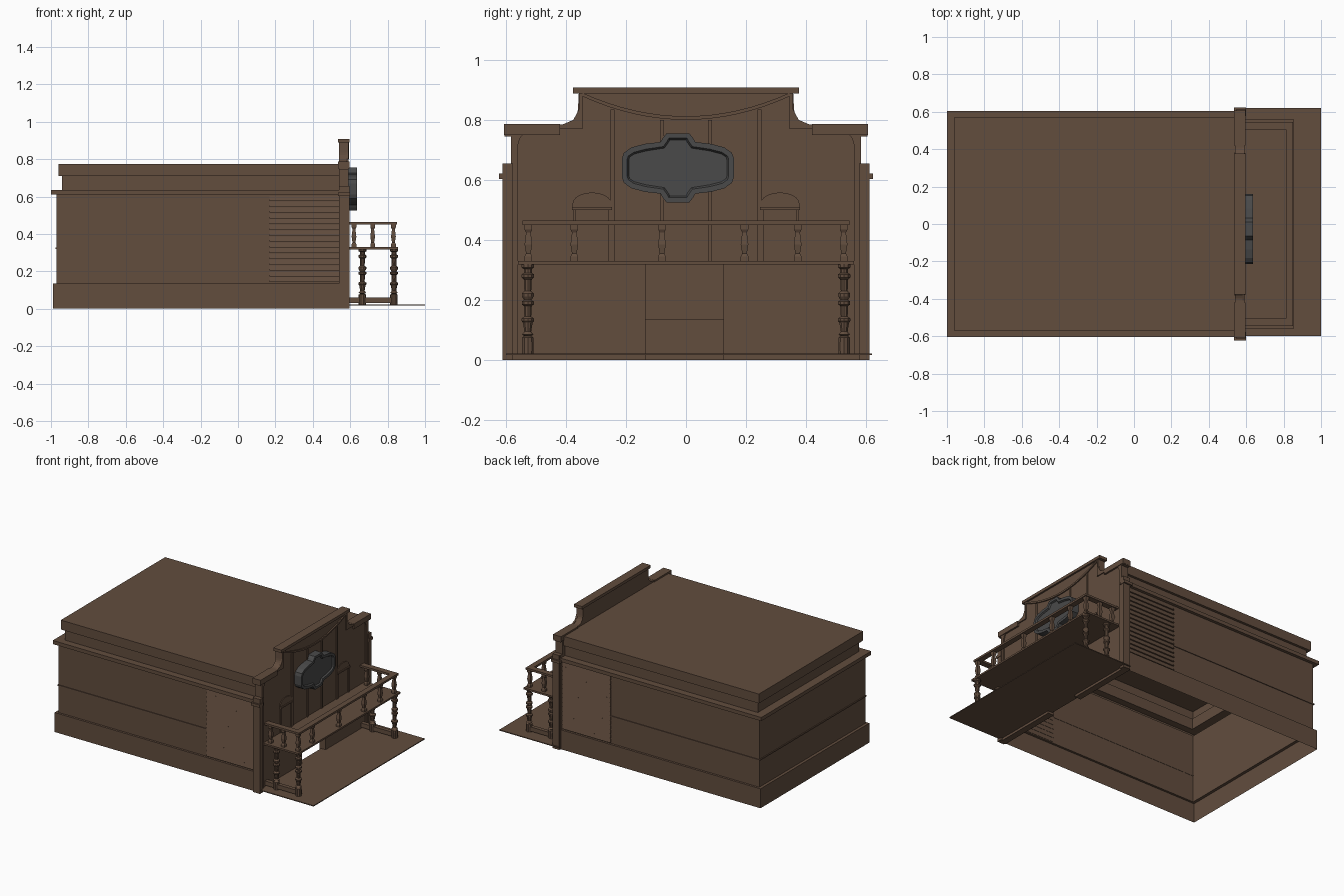
import bpy, bmesh
from math import sin, cos, pi

if "Cube" in bpy.data.objects:
    bpy.data.objects.remove(bpy.data.objects["Cube"])


def material(name, rgb):
    m = bpy.data.materials.new(name)
    m.use_nodes = True
    m.diffuse_color = (*rgb, 1)
    bsdf = m.node_tree.nodes["Principled BSDF"]
    bsdf.inputs["Base Color"].default_value = (*rgb, 1)
    bsdf.inputs["Roughness"].default_value = 0.8
    return m


WOOD = material("brown wood", (0.122, 0.074, 0.048))
GREY = material("dark grey", (0.068, 0.068, 0.068))


def finish(bm, name, mat=WOOD, fix=True):
    if fix:
        bmesh.ops.recalc_face_normals(bm, faces=bm.faces)
    mesh = bpy.data.meshes.new(name)
    bm.to_mesh(mesh)
    bm.free()
    mesh.materials.append(mat)
    ob = bpy.data.objects.new(name, mesh)
    bpy.context.collection.objects.link(ob)
    return ob


def prism(name, pts, x0, x1, mat=WOOD):
    """Extrude a (y, z) outline along x."""
    bm = bmesh.new()
    a = [bm.verts.new((x0, y, z)) for y, z in pts]
    b = [bm.verts.new((x1, y, z)) for y, z in pts]
    bm.faces.new(a)
    bm.faces.new(b)
    for i in range(len(a)):
        j = (i + 1) % len(a)
        bm.faces.new((a[i], a[j], b[j], b[i]))
    return finish(bm, name, mat)


def box(name, x0, x1, y0, y1, z0, z1):
    return prism(name, [(y0, z0), (y1, z0), (y1, z1), (y0, z1)], x0, x1)


def lathe(name, profile, x, y, sides, turn=0.0):
    """Turned or square upright from (radius, z) pairs."""
    bm = bmesh.new()
    rings = [[bm.verts.new((x + r * cos(turn + 2 * pi * k / sides),
                            y + r * sin(turn + 2 * pi * k / sides), z))
              for k in range(sides)] for r, z in profile]
    for a, b in zip(rings, rings[1:]):
        for k in range(sides):
            j = (k + 1) % sides
            bm.faces.new((a[k], a[j], b[j], b[k]))
    bm.faces.new(rings[0])
    bm.faces.new(rings[-1])
    return finish(bm, name)


def arc(cy, cz, ry, rz, a0, a1, n=6):
    return [(cy + ry * cos(a0 + (a1 - a0) * i / n), cz + rz * sin(a0 + (a1 - a0) * i / n))
            for i in range(n + 1)]


def flip(pts, s):
    return [(s * y, z) for y, z in pts]


# Hollow building shell, open below and behind the facade
STEPS = [(-0.99, 0.597, 0), (-0.99, 0.597, 0.135), (-0.97, 0.582, 0.135),
         (-0.97, 0.582, 0.61), (-1.0, 0.603, 0.61), (-1.0, 0.603, 0.635),
         (-0.94, 0.555, 0.635), (-0.94, 0.555, 0.71), (-0.96, 0.572, 0.71),
         (-0.96, 0.572, 0.775)]
FRONT = 0.545
bm = bmesh.new()
rows = [[bm.verts.new(p) for p in ((FRONT, w, z), (x, w, z), (x, -w, z), (FRONT, -w, z))]
        for x, w, z in STEPS]
for a, b in zip(rows, rows[1:]):
    for k in range(3):
        bm.faces.new((a[k], a[k + 1], b[k + 1], b[k]))
bm.faces.new(rows[-1])
finish(bm, "building_shell", fix=False)

# Wall strips and clapboard siding
box("back_strip", -0.976, -0.97, -0.587, 0.587, 0.32, 0.328)
for s, side in ((-1, "right"), (1, "left")):
    y0, y1 = sorted((s * 0.58, s * 0.587))
    box(side + "_wall_strip", -0.976, 0.17, y0, y1, 0.32, 0.328)
    for i in range(15):
        z = 0.142 + i * 0.031
        prism(side + "_clapboard", flip([(0.58, z), (0.592, z), (0.585, z + 0.027),
                                         (0.58, z + 0.027)], s), 0.168, FRONT)

# Facade with a stepped, curved top and an open doorway
half = [(0.605, 0), (0.605, 0.655), (0.583, 0.655), (0.583, 0.745), (0.605, 0.745),
        (0.605, 0.785)] + arc(0.41, 0.835, 0.05, 0.05, 1.5 * pi, pi) + [(0.357, 0.89)]
door = [(-0.135, 0), (-0.135, 0.32), (0.125, 0.32), (0.125, 0)]
prism("facade", half + flip(half, -1)[::-1] + door, 0.54, 0.585)
box("facade_top_cap", 0.535, 0.597, -0.377, 0.377, 0.888, 0.908)

for s, side in ((-1, "right"), (1, "left")):
    # Raised frame around the facade panel
    frame = [(0.56, 0.02)] + arc(0.5, 0.71, 0.06, 0.06, 0, pi / 2) + [
        (0.345, 0.77), (0.345, 0.888), (0.357, 0.888), (0.357, 0.835),
        (0.375, 0.8), (0.41, 0.785), (0.605, 0.785), (0.605, 0.745),
        (0.583, 0.745), (0.583, 0.02)]
    prism(side + "_facade_frame", flip(frame, s), 0.58, 0.592)
    y0, y1 = sorted((s * 0.57, s * 0.61))
    box(side + "_pilaster", 0.545, 0.597, *sorted((s * 0.577, s * 0.612)), 0, 0.655)
    box(side + "_pilaster_band", 0.535, 0.6, *sorted((s * 0.577, s * 0.623)), 0.603, 0.622)
    box(side + "_shoulder_cap", 0.535, 0.597, *sorted((s * 0.42, s * 0.606)), 0.75, 0.786)
    # Arched upper window
    c = s * 0.313
    outer = [(c + 0.065, 0.51)] + arc(c, 0.52, 0.065, 0.038, 0, pi, 10) + [(c - 0.065, 0.51)]
    prism(side + "_window_arch", outer, 0.58, 0.59)
    box(side + "_window_sill", 0.58, 0.597, c - 0.067, c + 0.067, 0.5, 0.51)
    for e in (-1, 1):
        box(side + "_window_jamb", 0.58, 0.591, c + e * 0.058 - 0.005, c + e * 0.058 + 0.005,
            0.33, 0.5)
    # Vertical battens
    for y, top in ((0.245, 0.835), (0.08, 0.8)):
        box(side + "_batten", 0.58, 0.592, s * y - 0.007, s * y + 0.007, 0.33, top)

# Swagged moulding under the cap
swag = [(-0.345 + 0.69 * i / 16, 0.8 + 0.078 * ((i - 8) / 8) ** 2) for i in range(17)]
prism("swag_moulding", swag + [(y, z + 0.012) for y, z in swag[::-1]], 0.58, 0.593)

# Sign board with recessed centre
quad = [(0.187, 0.03), (0.18, 0.05), (0.155, 0.068), (0.11, 0.08), (0.058, 0.086),
        (0.05, 0.1), (0.038, 0.115)]
ring = quad + flip(quad, -1)[::-1]
ring += [(y, -z) for y, z in ring[::-1]]
sign = prism("sign_board", [(y - 0.027, z + 0.64) for y, z in ring], 0.585, 0.637, GREY)
bm = bmesh.new()
bm.from_mesh(sign.data)
face = max(bm.faces, key=lambda f: f.calc_center_median().x)
bmesh.ops.inset_region(bm, faces=[face], thickness=0.018, depth=0)
bmesh.ops.inset_region(bm, faces=[face], thickness=0.006, depth=-0.01)
bm.to_mesh(sign.data)
bm.free()

# Porch ground and balcony floor
box("porch_ground", 0.55, 1.0, -0.6, 0.62, 0.016, 0.022)
box("balcony_floor", 0.58, 0.855, -0.56, 0.56, 0.318, 0.33)

# Balcony handrails
box("front_handrail", 0.812, 0.85, -0.54, 0.54, 0.45, 0.464)
for s in (-1, 1):
    box("side_handrail", 0.585, 0.85, *sorted((s * 0.505, s * 0.545)), 0.45, 0.464)
    box("porch_base_rail", 0.585, 0.85, *sorted((s * 0.513, s * 0.54)), 0.03, 0.06)

# Square tapered balusters
BALUSTER = [(0.018, 0.33), (0.018, 0.345), (0.011, 0.355), (0.018, 0.385),
            (0.011, 0.425), (0.018, 0.435), (0.018, 0.452)]
spots = [(0.831, y) for y in (-0.525, -0.372, -0.08, 0.195, 0.372, 0.525)]
spots += [(x, s * 0.525) for x in (0.62, 0.72) for s in (-1, 1)]
for x, y in spots:
    lathe("baluster", BALUSTER, x, y, 4, pi / 4)

# Turned porch posts
POST = [(0.02, 0.02), (0.02, 0.075), (0.012, 0.08), (0.02, 0.085), (0.012, 0.095),
        (0.017, 0.125), (0.022, 0.13), (0.022, 0.138), (0.012, 0.145), (0.014, 0.18),
        (0.021, 0.185), (0.021, 0.195), (0.013, 0.2), (0.021, 0.212), (0.021, 0.222),
        (0.012, 0.23), (0.014, 0.268), (0.022, 0.275), (0.022, 0.285), (0.014, 0.29),
        (0.014, 0.303), (0.022, 0.308), (0.022, 0.32)]
for x in (0.665, 0.834):
    for y in (-0.527, 0.527):
        lathe("porch_post", POST, x, y, 10)
